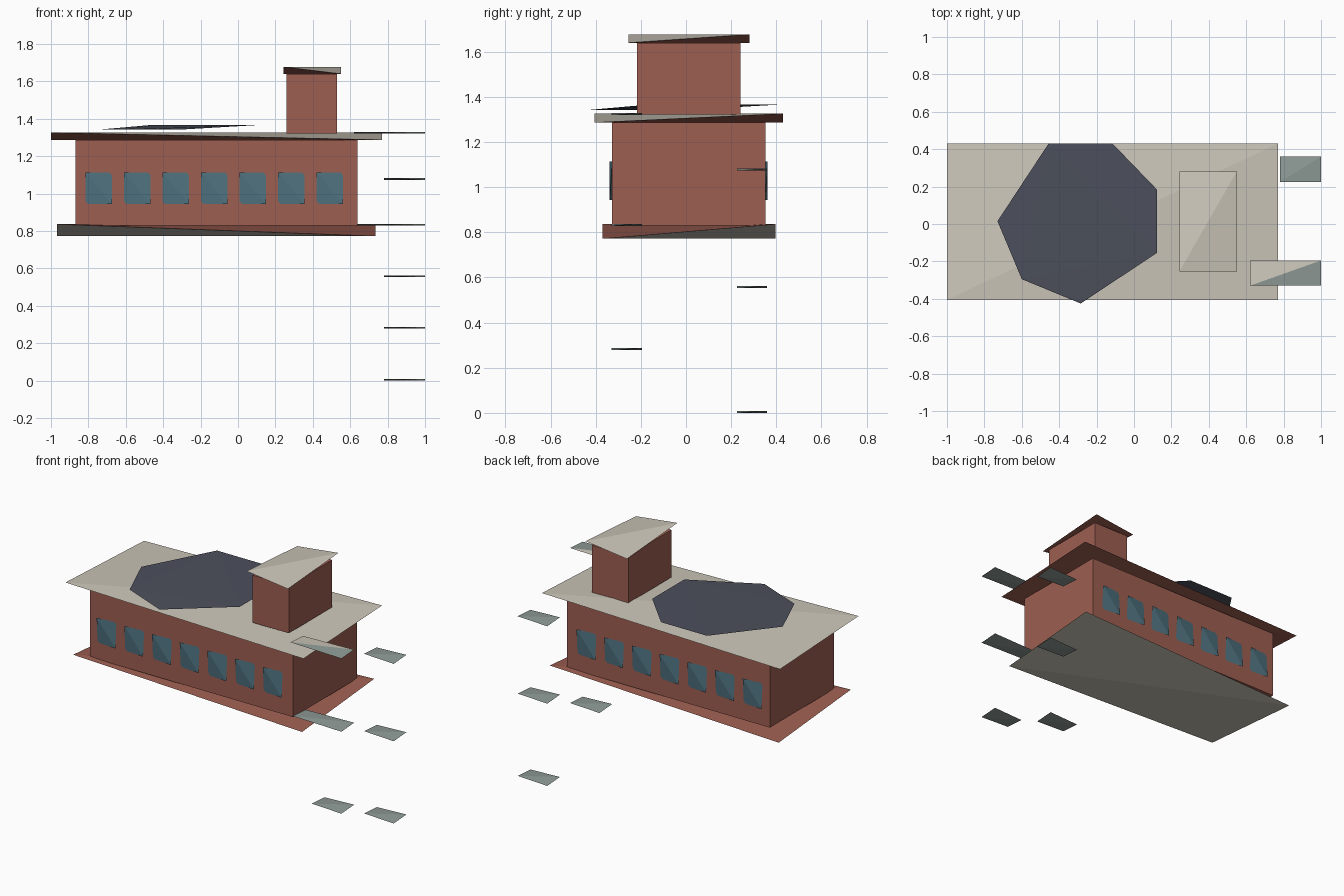
import bpy, bmesh

if "Cube" in bpy.data.objects:
    bpy.data.objects.remove(bpy.data.objects["Cube"])


def material(name, r, g, b):
    lin = [((c / 255 + 0.055) / 1.055) ** 2.4 for c in (r, g, b)]
    m = bpy.data.materials.new(name)
    m.diffuse_color = (*lin, 1)
    m.use_nodes = True
    m.node_tree.nodes["Principled BSDF"].inputs["Base Color"].default_value = m.diffuse_color
    return m


BRICK = material("brick", 158, 94, 81)
STONE = material("pale stone", 205, 199, 186)
GLASS = material("window blue", 79, 114, 128)
SLATE = material("dark slate", 76, 80, 92)
METAL = material("grey green metal", 143, 155, 151)


def hull(name, points, mats, rule=None):
    """Convex solid around the points; rule(face) picks a material index."""
    bm = bmesh.new()
    for p in points:
        bm.verts.new(p)
    bmesh.ops.convex_hull(bm, input=bm.verts[:])
    bmesh.ops.recalc_face_normals(bm, faces=bm.faces[:])
    for f in bm.faces:
        f.normal_update()
        f.material_index = rule(f) if rule else 0
    mesh = bpy.data.meshes.new(name)
    bm.to_mesh(mesh)
    bm.free()
    for m in mats:
        mesh.materials.append(m)
    obj = bpy.data.objects.new(name, mesh)
    bpy.context.collection.objects.link(obj)
    return obj


def box(name, x, y, z, mat):
    return hull(name, [(a, b, c) for a in x for b in y for c in z], [mat])


def wedge(name, x, y, z, mats, rule=None):
    """Four-cornered slab: alternate corners of a box, folded along diagonals."""
    pts = [(x[0], y[0], z[1]), (x[1], y[1], z[1]),
           (x[1], y[0], z[0]), (x[0], y[1], z[0])]
    return hull(name, pts, mats, rule)


def underside(f):
    return 1 if f.normal.z < 0 else 0


# Main body and roof tower
box("main_walls", (-0.87, 0.64), (-0.328, 0.352), (0.83, 1.287), BRICK)
box("tower_walls", (0.26, 0.53), (-0.217, 0.242), (1.322, 1.64), BRICK)

# Folded slabs: plinth, main roof, tower cap
wedge("plinth", (-0.967, 0.735), (-0.37, 0.397), (0.772, 0.836), [BRICK, STONE], underside)
wedge("main_roof", (-1.0, 0.77), (-0.405, 0.43), (1.287, 1.326), [STONE, BRICK], underside)
wedge("tower_cap", (0.242, 0.55), (-0.255, 0.282), (1.64, 1.677), [STONE, BRICK], underside)

# Tilted roof disc
low = [(-0.73, 0.015), (-0.60, -0.295), (-0.285, -0.425)]
high = [(0.122, -0.155), (0.122, 0.185), (-0.115, 0.43), (-0.457, 0.43)]
hull("roof_disc", [(x, y, 1.343) for x, y in low] + [(x, y, 1.367) for x, y in high], [SLATE])

# Window rows on both long walls
for side, depth in (("front", (-0.338, -0.327)), ("back", (0.351, 0.362))):
    for i in range(7):
        x = -0.815 + i * 0.206
        wedge(f"{side}_window_{i + 1}", (x, x + 0.14), depth, (0.943, 1.113), [GLASS])

# Stair landings, alternating back and front
for i, z in enumerate((0.0, 0.278, 0.553, 0.829, 1.073, 1.32)):
    front = i % 2 == 1
    y = (-0.33, -0.195) if front else (0.225, 0.36)
    x0 = 0.62 if front and i > 1 else 0.78
    top = i == 5
    wedge(f"landing_{i + 1}", (x0, 1.0), y, (z, z + 0.009), [METAL, STONE],
          lambda f, top=top: int(top and f.normal.z > 0 and f.normal.y > 0))
